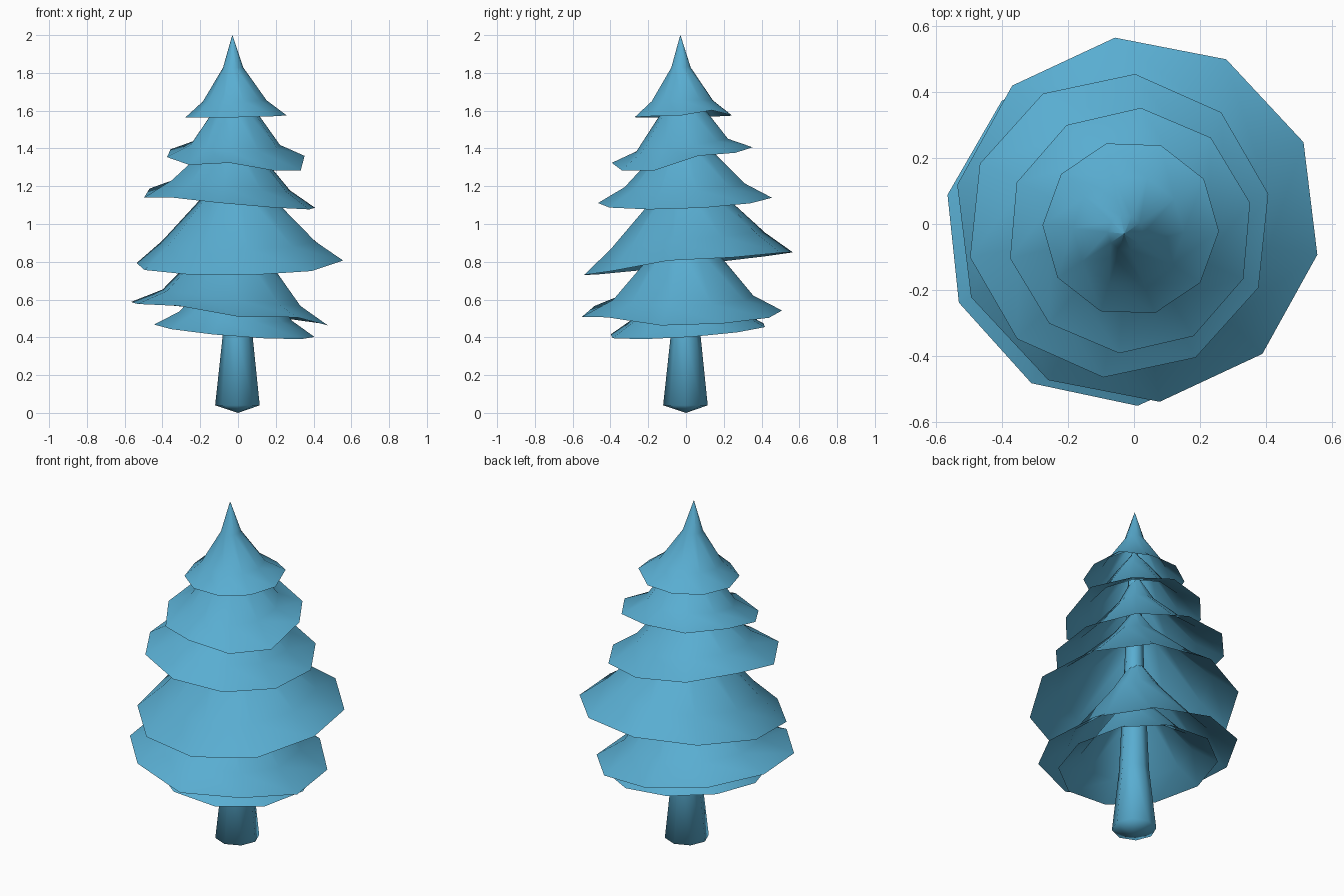
import bpy
from math import sin, cos, radians

if "Cube" in bpy.data.objects:
    bpy.data.objects.remove(bpy.data.objects["Cube"])

SIDES = 10
blue = bpy.data.materials.new("blue")
blue.diffuse_color = (.1, .42, .64, 1)
blue.use_nodes = True
blue.node_tree.nodes["Principled BSDF"].inputs["Base Color"].default_value = blue.diffuse_color


def make_mesh(name, verts, faces):
    me = bpy.data.meshes.new(name)
    me.from_pydata(verts, [], faces)
    me.update()
    me.materials.append(blue)
    for p in me.polygons:
        p.use_smooth = True
    ob = bpy.data.objects.new(name, me)
    bpy.context.collection.objects.link(ob)
    return ob


def loft(name, rings, n, start, end=None):
    """Skin rings from top to bottom, with a fan at the start (and end)."""
    verts, faces = [start], []
    for ring in rings:
        verts += ring
    for j in range(n):
        faces.append((0, 1 + j, 1 + (j + 1) % n))
    for i in range(len(rings) - 1):
        a, b = 1 + i * n, 1 + (i + 1) * n
        for j in range(n):
            k = (j + 1) % n
            faces.append((a + j, b + j, b + k, a + k))
    if end:
        a = 1 + (len(rings) - 1) * n
        verts.append(end)
        for j in range(n):
            faces.append((len(verts) - 1, a + (j + 1) % n, a + j))
    return make_mesh(name, verts, faces)


def tier(name, centre, radius, phase, z, tilt, apex, mids, bumps={}):
    """Open, drooping, tilted cone; mids = (radius, height) fractions,
    bumps = height offsets of single rim corners."""
    rings = []
    for rf, hf in [(.006, .993)] + mids + [(1, 0)]:
        ring = []
        for j in range(SIDES):
            a = radians(phase + 360 * j / SIDES)
            rx, ry = radius * rf * cos(a), radius * rf * sin(a)
            cx = apex[0] + (centre[0] - apex[0]) * rf
            cy = apex[1] + (centre[1] - apex[1]) * rf
            zz = z + (apex[2] - z) * hf + tilt[0] * rx + tilt[1] * ry
            if rf == 1:
                zz += bumps.get(j, 0)
            ring.append((cx + rx, cy + ry, zz))
        rings.append(ring)
    return loft(name, rings, SIDES, apex)


# Foliage tiers, top to bottom
tier("foliage_top", (-.01, -.013), .268, -2, 1.57, (.02, .02),
     (-.03, -.03, 2.0), [(.2, .6), (.63, .19)], {1: .025})
tier("foliage_2", (-.012, -.02), .374, 13, 1.345, (-.03, .14),
     (-.02, -.02, 1.75), [(.25, .70), (.65, .18)],
     {0: .015, 2: .01, 4: .02, 5: .01, 7: .03, 8: -.01, 9: -.03})
tier("foliage_3", (-.045, -.005), .463, 12, 1.125, (-.095, .04),
     (-.02, -.01, 1.61), [(.21, .64), (.69, .165)], {4: .015, 5: -.025})
tier("foliage_4", (.01, .013), .557, -11, .79, (.015, .11),
     (-.01, 0, 1.39), [(.23, .69), (.74, .2)], {0: .02})
tier("foliage_5", (-.045, -.022), .533, -12, .525, (-.115, .02),
     (-.01, 0, 1.09), [(.25, .65), (.70, .15)], {7: .02, 9: .03})
tier("foliage_bottom", (-.02, .01), .425, 2, .435, (-.08, .07),
     (0, 0, .92), [(.25, .65), (.70, .16)])

# Tapered trunk with a shallow pointed foot
trunk_rings = []
for r, z, x in [(.03, 1.7, -.02), (.052, 1.05, -.01), (.08, .4, -.002), (.118, .04, -.003)]:
    trunk_rings.append([(x + r * cos(radians(45 * j)), x + r * sin(radians(45 * j)), z)
                        for j in range(8)])
loft("trunk", trunk_rings, 8, (-.02, -.02, 1.78), (0, 0, 0))
